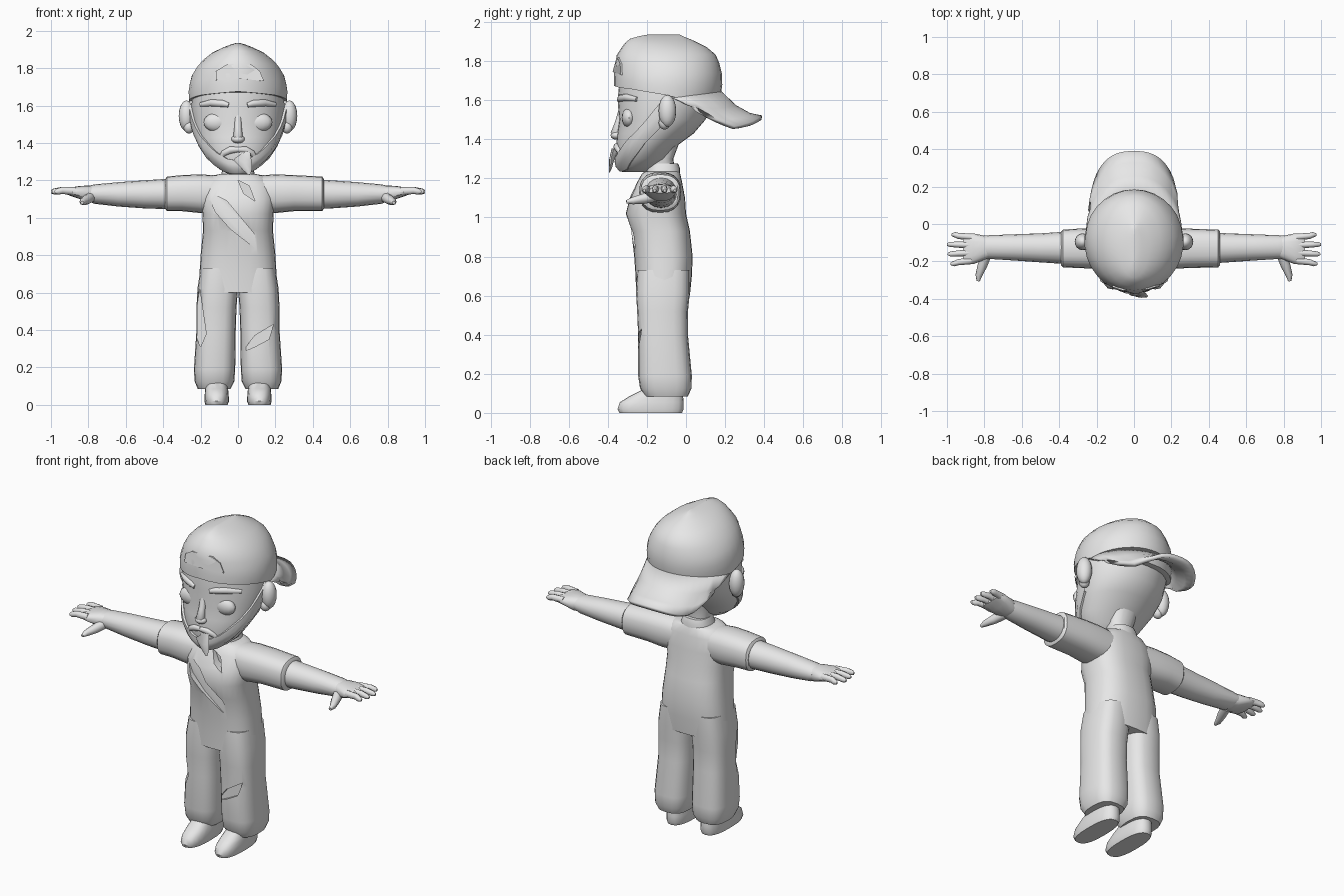
import bpy, bmesh, math
from mathutils import Vector

if "Cube" in bpy.data.objects:
    bpy.data.objects.remove(bpy.data.objects["Cube"])

grey = bpy.data.materials.new("plain_grey")
grey.diffuse_color = (0.8, 0.8, 0.8, 1)
grey.use_nodes = True
grey.node_tree.nodes["Principled BSDF"].inputs["Base Color"].default_value = grey.diffuse_color


def finish(name, bm, angle=40):
    bmesh.ops.recalc_face_normals(bm, faces=bm.faces)
    me = bpy.data.meshes.new(name)
    bm.to_mesh(me)
    bm.free()
    me.materials.append(grey)
    me.shade_smooth()
    me.set_sharp_from_angle(angle=math.radians(angle))
    ob = bpy.data.objects.new(name, me)
    bpy.context.collection.objects.link(ob)
    return ob


def skin(name, rows, closed=True, caps=True, angle=40):
    """Bridge rows of points into a surface."""
    bm = bmesh.new()
    vs = [[bm.verts.new(p) for p in r] for r in rows]
    n = len(rows[0])
    for a, b in zip(vs, vs[1:]):
        for i in range(n if closed else n - 1):
            j = (i + 1) % n
            bm.faces.new((a[i], a[j], b[j], b[i]))
    if caps:
        bm.faces.new(vs[0])
        bm.faces.new(vs[-1])
    return finish(name, bm, angle)


def spow(v, e):
    return math.copysign(abs(v) ** e, v)


def loft(name, rings, axis='z', s=1, n=2.4, seg=20):
    """Rings: position on the axis, then low/high bounds of the other two axes."""
    rows = []
    for t, u0, u1, v0, v1 in rings:
        row = []
        for i in range(seg):
            a = math.tau * i / seg
            u = (u0 + u1) / 2 + (u1 - u0) / 2 * spow(math.cos(a), 2 / n)
            v = (v0 + v1) / 2 + (v1 - v0) / 2 * spow(math.sin(a), 2 / n)
            row.append((s * u, v, t) if axis == 'z' else (s * t, u, v))
        rows.append(row)
    return skin(name, rows)


def tube(name, pts, s=1, flat=1.0, seg=8):
    """Tapered tube through (x, y, z, radius) points."""
    P = [Vector(p[:3]) for p in pts]
    rows = []
    for i, p in enumerate(P):
        d = (P[min(i + 1, len(P) - 1)] - P[max(i - 1, 0)]).normalized()
        up = Vector((0, 1, 0)) if abs(d.y) < 0.8 else Vector((0, 0, 1))
        w = d.cross(up).normalized()
        h = w.cross(d)
        row = []
        for k in range(seg):
            a = math.tau * k / seg
            q = p + pts[i][3] * (w * math.cos(a) + h * math.sin(a) * flat)
            row.append((s * q.x, q.y, q.z))
        rows.append(row)
    return skin(name, rows, angle=60)


def ball(name, c, r, seg=16):
    bm = bmesh.new()
    bmesh.ops.create_uvsphere(bm, u_segments=seg, v_segments=10, radius=1)
    for v in bm.verts:
        v.co = Vector([c[i] + v.co[i] * r[i] for i in range(3)])
    return finish(name, bm)


def lerp(table, t):
    """Interpolate the columns of a table keyed on its first column."""
    t = min(max(t, table[0][0]), table[-1][0])
    for a, b in zip(table, table[1:]):
        if t <= b[0]:
            f = (t - a[0]) / (b[0] - a[0])
            return [p + (q - p) * f for p, q in zip(a[1:], b[1:])]


def surf(table, z, deg, off=0.0):
    """Point on a head-like surface; deg 0 faces the front, 90 the side."""
    hw, yf, yb = lerp(table, z)
    a = math.radians(deg)
    return ((hw + off) * math.sin(a), (yf + yb) / 2 - ((yb - yf) / 2 + off) * math.cos(a), z)


def on_face(x, z, off=0.0):
    hw = lerp(HEAD, z)[0]
    return surf(HEAD, z, math.degrees(math.asin(x / hw)), off)


def cut(ob, outline, y):
    """Sink a tear into the front of a part."""
    c = skin("tear_cutter", [[(x, -0.6, z) for x, z in outline], [(x, y, z) for x, z in outline]])
    c.hide_render = True
    m = ob.modifiers.new("tear", 'BOOLEAN')
    m.operation, m.object, m.solver = 'DIFFERENCE', c, 'EXACT'
    dg = bpy.context.evaluated_depsgraph_get()
    me = bpy.data.meshes.new_from_object(ob.evaluated_get(dg))
    ob.modifiers.clear()
    ob.data = me
    me.set_sharp_from_angle(angle=math.radians(40))
    bpy.data.objects.remove(c)


# head and cap profiles: height, half width, front y, back y
HEAD = [(1.232, .05, -.325, -.21), (1.26, .10, -.345, -.16), (1.30, .15, -.352, -.10), (1.36, .19, -.357, -.055),
        (1.43, .22, -.352, .04), (1.5, .24, -.342, .10), (1.6, .25, -.35, .14), (1.7, .24, -.34, .15)]
CAP = [(1.5, .25, -.35, .14), (1.6, .262, -.362, .175), (1.69, .266, -.37, .187), (1.76, .248, -.366, .182),
       (1.83, .205, -.355, .155), (1.885, .135, -.32, .09), (1.92, .06, -.28, .0), (1.935, .008, -.2, -.03)]

# shirt body with torn slits
torso = loft("torso", [(.6, -.215, .215, -.255, .02), (.7, -.206, .206, -.258, .03), (.8, -.2, .2, -.265, .034),
                       (.93, -.187, .187, -.28, .02), (1.02, -.19, .19, -.308, .0), (1.1, -.2, .2, -.288, -.005),
                       (1.18, -.19, .19, -.25, -.02), (1.225, -.14, .14, -.225, -.03), (1.235, -.09, .09, -.21, -.035)],
             n=2.6, seg=28)
cut(torso, [(-.17, 1.145), (-.06, 1.09), (.09, .91), (.1, .83), (-.04, .94), (-.12, 1.03)], -.26)
cut(torso, [(0, 1.2), (.06, 1.17), (.09, 1.09), (.03, 1.13)], -.225)
loft("collar", [(1.2, -.1, .1, -.21, -.03), (1.25, -.085, .085, -.2, -.03), (1.275, -.075, .075, -.195, -.04)])
loft("neck", [(1.2, -.07, .07, -.18, -.05), (1.3, -.075, .075, -.2, -.065), (1.42, -.1, .1, -.22, -.02)])

for s, side in ((1, "left"), (-1, "right")):
    # trousers and shoes
    leg = loft(side + "_trouser_leg", [(.085, .04, .215, -.21, .01), (.125, .02, .232, -.235, .028),
               (.19, .015, .236, -.245, .03), (.4, .012, .222, -.245, .01), (.52, .008, .222, -.25, .01),
               (.62, 0, .217, -.256, .02), (.73, 0, .2, -.25, .02)], s=s, n=2.8)
    if s > 0:
        cut(leg, [(.02, .28), (.09, .37), (.19, .43), (.165, .35), (.09, .31)], -.222)
    else:
        cut(leg, [(-.205, .62), (-.17, .38), (-.20, .31), (-.24, .4)], -.17)
    loft(side + "_shoe", [(0, .055, .175, -.34, -.02), (.02, .048, .18, -.35, -.012), (.055, .05, .178, -.338, -.012),
                          (.085, .053, .176, -.29, -.015), (.12, .058, .172, -.22, -.02),
                          (.17, .062, .168, -.2, -.03)], s=s, n=2.6)
    # sleeve, arm and hand
    e = .46 if s > 0 else .39
    loft(side + "_sleeve", [(.1, -.23, -.03, 1.03, 1.225), (.2, -.24, -.025, 1.025, 1.232), (.3, -.235, -.025, 1.035, 1.228),
                            (e - .01, -.232, -.03, 1.035, 1.22), (e, -.22, -.04, 1.05, 1.205)], 'x', s, 2.5)
    loft(side + "_arm", [(.35, -.215, -.04, 1.045, 1.21), (.5, -.205, -.05, 1.05, 1.2), (.64, -.195, -.055, 1.06, 1.19),
                         (.77, -.187, -.06, 1.075, 1.178), (.8, -.185, -.062, 1.09, 1.17)], 'x', s, 2.1, 16)
    loft(side + "_palm", [(.76, -.175, -.075, 1.085, 1.17), (.81, -.195, -.06, 1.085, 1.172), (.86, -.215, -.05, 1.105, 1.168),
                          (.9, -.215, -.05, 1.118, 1.16), (.915, -.2, -.06, 1.125, 1.152)], 'x', s, 2.5, 16)
    for k in range(4):
        y0, y1 = -.07 - .042 * k, -.057 - .052 * k
        tip = (.975, 1.0, .995, .98)[k]
        tube(f"{side}_finger_{k + 1}", [(.87, y0, 1.142, .022), (.94, (y0 + y1) / 2, 1.146, .019),
             (tip - .015, y1, 1.14, .016), (tip, y1, 1.138, .008)], s, .85)
    tube(side + "_thumb", [(.79, -.16, 1.11, .03), (.81, -.22, 1.095, .026), (.83, -.275, 1.085, .018),
                           (.833, -.305, 1.08, .009)], s)
    # ear, eye, brow and moustache
    ball(side + "_ear", (s * .275, -.095, 1.545), (.042, .045, .082))
    ball(side + "_ear_lobe", (s * .262, -.11, 1.485), (.03, .03, .035), 10)
    ball(side + "_eye", (s * .11, -.292, 1.51), (.074, .037, .052))
    tube(side + "_brow", [(*on_face(x, z), r) for x, z, r in
                          ((.05, 1.602, .012), (.08, 1.61, .018), (.14, 1.614, .019), (.2, 1.605, .012))], s, .8)
    tube(side + "_moustache", [(*on_face(x, z, .003), r) for x, z, r in
                               ((0, 1.365, .014), (.04, 1.362, .019), (.075, 1.345, .016), (.1, 1.31, .008))], s, .8)

# head, nose and tongue
loft_rows = [[surf(HEAD, h[0], d) for d in range(0, 360, 12)] for h in HEAD]
skin("head", loft_rows)
tube("nose_bridge", [(0, -.325, 1.55, .02), (0, -.345, 1.48, .02), (0, -.36, 1.43, .026), (0, -.355, 1.405, .015)])
ball("nose", (0, -.356, 1.42), (.036, .03, .022))
tube("tongue", [(.01, -.33, 1.345, .05), (.02, -.37, 1.33, .05), (.04, -.382, 1.29, .036),
                (.055, -.386, 1.255, .022), (.062, -.392, 1.23, .006)], 1, .35)

# beard wrapped around the jaw: angle, bottom, top
EDGE = [(0, 1.234, 1.305), (20, 1.234, 1.315), (38, 1.236, 1.35), (60, 1.245, 1.44), (78, 1.33, 1.55), (92, 1.45, 1.63)]
rows = []
for f, off in ((0, -.01), (0, .012), (.33, .016), (.67, .016), (1, .012), (1, -.01)):
    row = []
    for d in range(-92, 93, 8):
        lo, hi = lerp(EDGE, abs(d))
        row.append(surf(HEAD, lo + (hi - lo) * f, d, off))
    rows.append(row)
skin("beard", rows, closed=False, caps=False)

# cap crown: rim dips from front to back
RIM = [(0, 1.675), (50, 1.655), (90, 1.625), (120, 1.585), (180, 1.57)]
rows = []
for f in (-1, 0, .15, .3, .45, .6, .72, .83, .92, .97, 1):
    row = []
    for d in range(0, 360, 12):
        lo = lerp(RIM, min(d, 360 - d))[0]
        row.append(surf(CAP, lo + (1.935 - lo) * max(f, 0), d, -.02 if f < 0 else 0))
    rows.append(row)
skin("cap_crown", rows)

# strap opening plate on the cap front
outline = [(-.115, 1.735), (-.112, 1.785), (-.06, 1.818), (.07, 1.818), (.112, 1.785), (.135, 1.73), (.01, 1.745)]
rows = []
for off in (-.01, .009):
    row = []
    for x, z in outline:
        row.append(surf(CAP, z, math.degrees(math.asin(x / lerp(CAP, z)[0])), off))
    rows.append(row)
skin("cap_strap_plate", rows, angle=25)

# drooping brim at the back
DROOP = [(0, 1.585), (.3, 1.5), (.6, 1.457), (.85, 1.48), (1, 1.51)]
rows = []
for f in (0, .35, .7, 1):
    row = []
    for d in range(4, 177, 8):
        c, sn = math.cos(math.radians(d)), math.sin(math.radians(d))
        a = Vector((.25 * c, -.09 + .265 * sn, 1.61 + .025 * sn))
        b = Vector((.235 * spow(c, .75), .01 + .378 * sn ** .9, lerp(DROOP, sn)[0]))
        p = a.lerp(b, f)
        p.z -= .03 * math.sin(math.pi * f) * sn
        row.append(p)
    rows.append(row)
brim = skin("cap_brim", rows, closed=False, caps=False)
mod = brim.modifiers.new("thickness", 'SOLIDIFY')
mod.thickness, mod.offset = .024, 0
